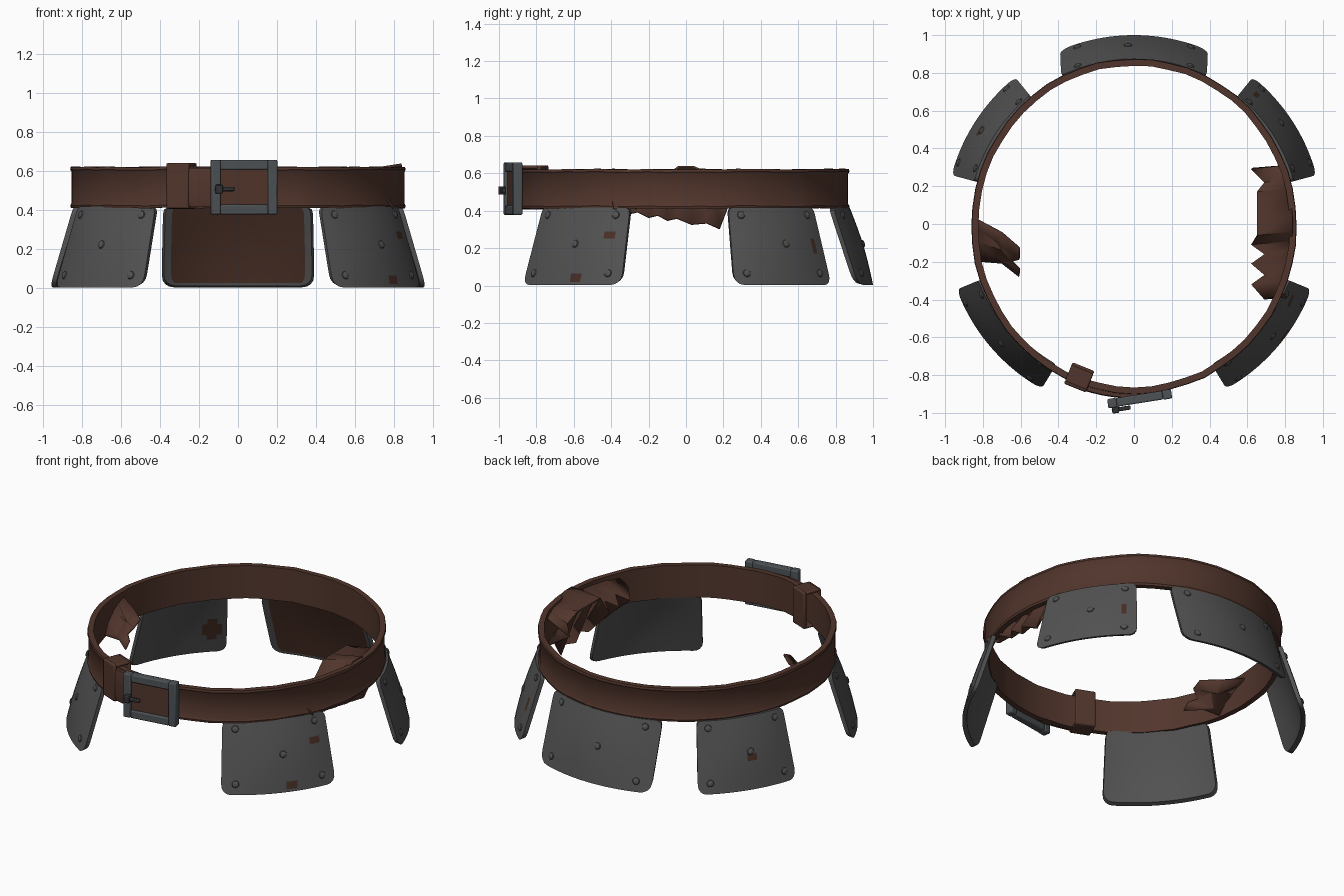
import bpy, bmesh, math, random
from mathutils import Vector, Matrix

if "Cube" in bpy.data.objects:
    bpy.data.objects.remove(bpy.data.objects["Cube"])

random.seed(4)


def material(name, rgb):
    m = bpy.data.materials.new(name)
    m.diffuse_color = (*rgb, 1)
    m.use_nodes = True
    m.node_tree.nodes["Principled BSDF"].inputs["Base Color"].default_value = m.diffuse_color
    return m


LEATHER = material("brown leather", (0.083, 0.036, 0.025))
IRON = material("grey iron", (0.085, 0.085, 0.085))
BUCKLE = material("blue grey steel", (0.075, 0.085, 0.092))
RUST = material("rust brown", (0.065, 0.028, 0.019))
DARK = material("dark metal", (0.03, 0.031, 0.033))


def finish(bm, name, mats, angle=35):
    bmesh.ops.recalc_face_normals(bm, faces=bm.faces)
    me = bpy.data.meshes.new(name)
    bm.to_mesh(me)
    bm.free()
    for m in mats:
        me.materials.append(m)
    ob = bpy.data.objects.new(name, me)
    bpy.context.collection.objects.link(ob)
    bpy.ops.object.select_all(action='DESELECT')
    bpy.context.view_layer.objects.active = ob
    ob.select_set(True)
    bpy.ops.object.shade_smooth_by_angle(angle=math.radians(angle))
    return ob


def sweep_band(name, a0, a1, n, profile, closed, jitter=0.0):
    """Sweep a (radial offset, z) profile round the waist ellipse."""
    bm = bmesh.new()
    rings = []
    for i in range(n if closed else n + 1):
        a = math.radians(a0 + (a1 - a0) * i / n)
        dz, dr = random.uniform(-jitter, jitter), random.uniform(-jitter, jitter)
        rings.append([bm.verts.new(((0.86 + o + dr) * math.cos(a),
                                    -0.012 + (0.885 + o + dr) * math.sin(a), z + dz))
                      for o, z in profile])
    k = len(profile)
    for i in range(n):
        r, s = rings[i], rings[(i + 1) % len(rings)]
        for j in range(k):
            bm.faces.new((r[j], s[j], s[(j + 1) % k], r[(j + 1) % k]))
    if not closed:
        bm.faces.new(rings[0])
        bm.faces.new(rings[-1])
    return finish(bm, name, [LEATHER])


# Belt with thicker rolled edges, and the overlapping strap end
sweep_band("belt", 0, 360, 56,
           [(-.034, .412), (0, .412), (.003, .425), (-.004, .437), (-.004, .598),
            (.003, .608), (0, .622), (-.034, .622)], True, 0.003)
sweep_band("strap_end", 246, 281, 8,
           [(0.0, .418), (.022, .418), (.027, .44), (.027, .595), (.022, .615), (0.0, .615)], False)


def plate(name, centre, half_top, half_bottom, patches=(), lining=False):
    """Flared, curved plate with rounded corners; patches are (side, u, v, radius)."""
    nu, nv, rc, h = 20, 16, 0.055, 0.415
    bm = bmesh.new()
    layers = []

    def point(u, v, side):
        half = half_top + (half_bottom - half_top) * v
        a = math.radians(centre + half * u)
        bulge = 0.012 * math.sin(math.pi * v) * (1 - u * u)
        r = 0.875 + 0.125 * v + bulge - (0.027 if side else 0)
        return Vector((r * math.cos(a), r * math.sin(a), 0.418 - 0.414 * v + 0.008 * side * v))

    for side in (0, 1):
        grid = []
        for j in range(nv + 1):
            v = (1 - math.cos(math.pi * j / nv)) / 2
            d = min(v, 1 - v) * h
            c = rc if v > 0.5 else rc * 0.6
            inset = c - math.sqrt(c * c - (c - d) ** 2) if d < c else 0
            w = 1 - inset / 0.34
            grid.append([bm.verts.new(point(w * (2 * i / nu - 1), v, side)) for i in range(nu + 1)])
        layers.append(grid)
        for j in range(nv):
            v = (1 - math.cos(math.pi * (j + .5) / nv)) / 2
            for i in range(nu):
                f = bm.faces.new((grid[j][i], grid[j][i + 1], grid[j + 1][i + 1], grid[j + 1][i]))
                u = 2 * (i + .5) / nu - 1
                if lining and side and abs(u) < 0.92 and v < 0.95:
                    f.material_index = 1
                for s, pu, pv, pr in patches:
                    if s == side and math.hypot((u - pu) * .34, (v - pv) * h) < pr:
                        f.material_index = 1
    # Rim between the outer and inner skins
    def loop(g):
        return (g[0] + [g[j][-1] for j in range(1, nv + 1)] + g[-1][-2::-1]
                + [g[j][0] for j in range(nv - 1, 0, -1)])
    lo, li = loop(layers[0]), loop(layers[1])
    for i in range(len(lo)):
        k = (i + 1) % len(lo)
        bm.faces.new((lo[i], lo[k], li[k], li[i]))
    finish(bm, name, [IRON, RUST])
    # Rivets on the outer skin
    bm = bmesh.new()
    out = Vector((math.cos(math.radians(centre)), math.sin(math.radians(centre)), 0.25)).normalized()
    for u, v in ((-.76, .1), (.76, .1), (-.76, .85), (.76, .85), (0.08, .47)):
        d = Vector((math.cos(math.radians(centre + half_top * u)),
                    math.sin(math.radians(centre + half_top * u)), .28)).normalized()
        m = Matrix.Translation(point(u, v, 0)) @ d.to_track_quat('Z', 'Y').to_matrix().to_4x4()
        bmesh.ops.create_uvsphere(bm, u_segments=10, v_segments=6, radius=0.022,
                                  matrix=m @ Matrix.Diagonal((1, 1, .5, 1)))
    finish(bm, name + "_rivets", [IRON])


plate("back_plate", 90, 26, 23, lining=True)
plate("front_right_plate", -40.5, 20.5, 20.2, [(0, .7, .35, .035), (0, .2, .9, .03)])
plate("front_left_plate", 220.5, 20.5, 20.2)
plate("back_right_plate", 33, 18, 18, [(0, .75, .5, .025)])
plate("back_left_plate", 147, 18, 18, [(0, .1, .55, .035), (1, -.7, .6, .07)])


def box(bm, centre, size, rot=Matrix()):
    bmesh.ops.create_cube(bm, size=1, matrix=rot @ Matrix.Translation(centre)
                          @ Matrix.Diagonal((*size, 1)))


def bevel(ob, width):
    b = ob.modifiers.new("bevel", 'BEVEL')
    b.width, b.segments = width, 2


# Square buckle frame, prong and the leather showing inside it
turn = Matrix.Translation((0.03, -0.925, 0.518)) @ Matrix.Rotation(math.radians(9), 4, 'Z')
bm = bmesh.new()
for s in (-1, 1):
    box(bm, (s * .147, 0, 0), (.048, .05, .28), turn)
    box(bm, (0, 0, s * .115), (.246, .046, .05), turn)
bevel(finish(bm, "buckle_frame", [BUCKLE]), 0.007)
bm = bmesh.new()
box(bm, (-.105, -.038, -.01), (.10, .022, .022), turn)
box(bm, (-.135, -.038, -.01), (.035, .036, .045), turn)
bevel(finish(bm, "buckle_prong", [DARK]), 0.005)
bm = bmesh.new()
box(bm, (0, .005, 0), (.25, .03, .2), turn)
finish(bm, "buckle_strap", [LEATHER])

# Keeper loop round the belt
turn = Matrix.Translation((-0.29, -0.812, 0.525)) @ Matrix.Rotation(math.radians(-22), 4, 'Z')
bm = bmesh.new()
for s in (-1, 1):
    box(bm, (0, s * .05, 0), (.125, .022, .235), turn)
    box(bm, (0, 0, s * .108), (.125, .10, .02), turn)
bevel(finish(bm, "keeper_loop", [LEATHER]), 0.009)


def pleats(name, rows):
    """Crumpled leather sheet joined between matching rows of points."""
    bm = bmesh.new()
    g = [[bm.verts.new(p) for p in row] for row in rows]
    for a, b in zip(g, g[1:]):
        for i in range(len(a) - 1):
            bm.faces.new((a[i], a[i + 1], b[i + 1], b[i]))
    ob = finish(bm, name, [LEATHER], 20)
    s = ob.modifiers.new("thickness", 'SOLIDIFY')
    s.thickness = 0.012


# Crumpled leather folds inside the right and left of the belt
ys = [.31, .24, .19, .12, .04, -.04, -.09, -.14, -.19, -.25, -.30, -.38]
rim, fold, hem = [], [], []
for i, y in enumerate(ys):
    flat = -0.05 < y < 0.2
    z = .02 * (i % 2)
    rim.append((.86 * math.sqrt(1 - (y / .885) ** 2) - .02, y, .64 if abs(y) < .05 else .605))
    fold.append((.65 if flat else .62 + .07 * (i % 2), y - .02, .61 if flat else .50 + 2 * z))
    low = .30 + (.19 - y) * .16 if y < .2 else .41
    hem.append((.76 + .04 * (i % 2), y - .01, min(.43, low + z)))
pleats("right_folds", [rim, fold, hem])
pleats("left_folds", [
    [(-.83, .02, .59), (-.83, -.03, .57), (-.83, -.09, .54), (-.82, -.15, .50), (-.82, -.20, .43)],
    [(-.70, -.05, .56), (-.72, -.10, .50), (-.70, -.14, .52), (-.74, -.17, .44), (-.70, -.21, .43)],
    [(-.61, -.13, .56), (-.61, -.19, .53), (-.65, -.20, .48), (-.61, -.24, .46), (-.61, -.28, .42)]])
